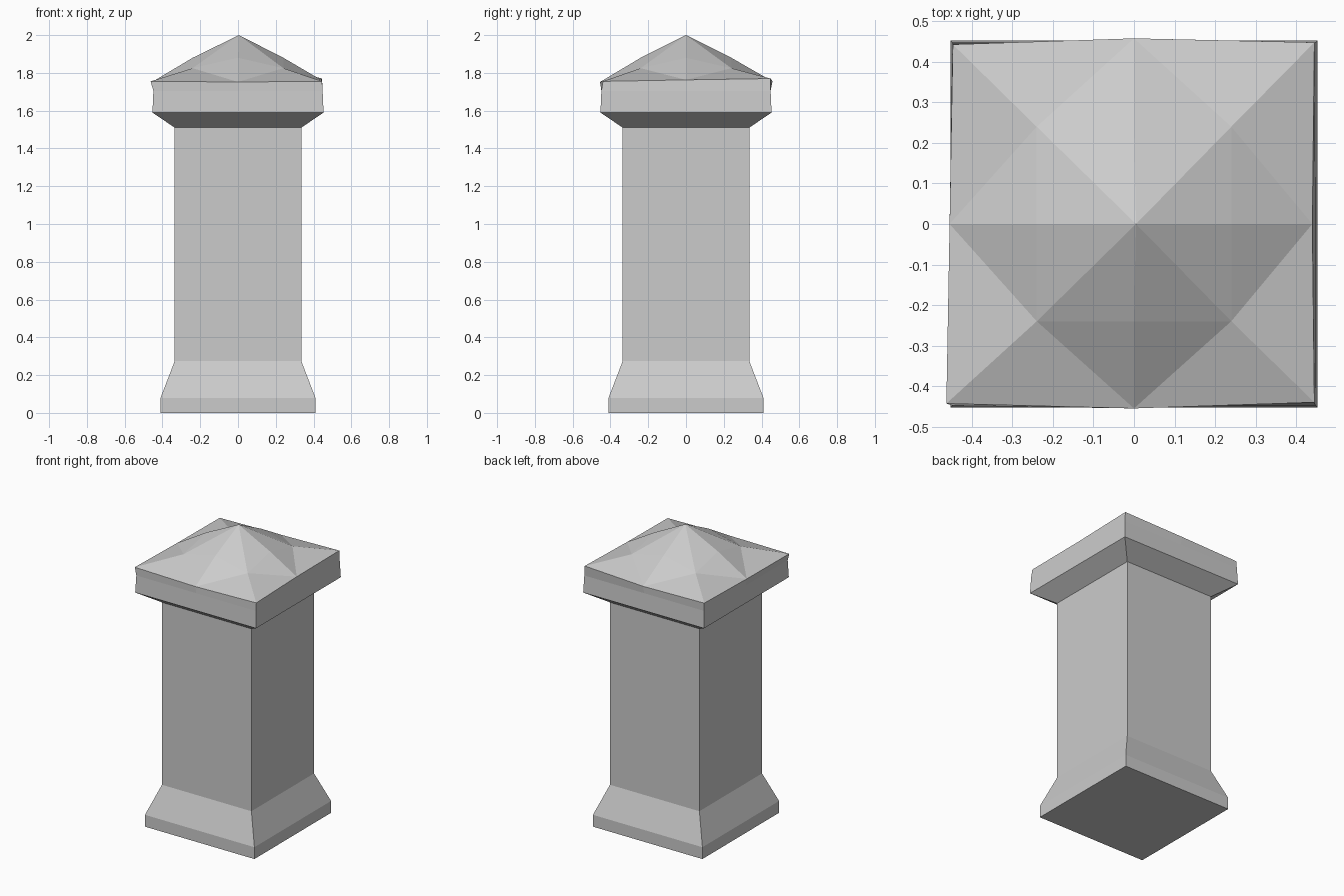
import bpy
import bmesh

if "Cube" in bpy.data.objects:
    bpy.data.objects.remove(bpy.data.objects["Cube"], do_unlink=True)

stone = bpy.data.materials.new("grey_stone")
stone.use_nodes = True
GREY = (0.6, 0.6, 0.6, 1)
stone.diffuse_color = GREY
stone.node_tree.nodes["Principled BSDF"].inputs["Base Color"].default_value = GREY


def square(bm, half, z):
    """Eight points round a square: corners and edge middles."""
    steps = [(-1, -1), (0, -1), (1, -1), (1, 0), (1, 1), (0, 1), (-1, 1), (-1, 0)]
    return [bm.verts.new((x * half, y * half, z)) for x, y in steps]


def bridge(bm, low, high):
    n = len(low)
    for i in range(n):
        j = (i + 1) % n
        bm.faces.new((low[i], low[j], high[j], high[i]))


def finish(bm, name):
    bmesh.ops.recalc_face_normals(bm, faces=bm.faces)
    mesh = bpy.data.meshes.new(name)
    bm.to_mesh(mesh)
    bm.free()
    mesh.materials.append(stone)
    obj = bpy.data.objects.new(name, mesh)
    bpy.context.collection.objects.link(obj)


# Plinth, shaft and flared collar share one square profile
bm = bmesh.new()
profile = [(0.41, 0), (0.41, 0.08), (0.335, 0.275), (0.335, 1.51),
           (0.453, 1.59), (0.448, 1.705)]
rings = [square(bm, half, z) for half, z in profile]
for low, high in zip(rings, rings[1:]):
    bridge(bm, low, high)
bm.faces.new(rings[0])

# Uneven eaves, worn by hand
eaves = [bm.verts.new(p) for p in (
    (-0.463, -0.443, 1.755), (0, -0.455, 1.752), (0.445, -0.44, 1.755), (0.44, 0, 1.763),
    (0.445, 0.448, 1.77), (0, 0.458, 1.755), (-0.447, 0.443, 1.755), (-0.455, 0, 1.752))]
bridge(bm, rings[-1], eaves)

# Roof with sunken hips and raised face middles
middle = square(bm, 0.24, 1.88)
for corner in middle[::2]:
    corner.co.z = 1.825
bridge(bm, eaves, middle)
apex = bm.verts.new((0.005, 0, 2))
for i in range(8):
    bm.faces.new((middle[i], middle[(i + 1) % 8], apex))
bmesh.ops.triangulate(bm, faces=[f for f in bm.faces if f.calc_center_median().z > 1.76])
finish(bm, "stone_gatepost")
